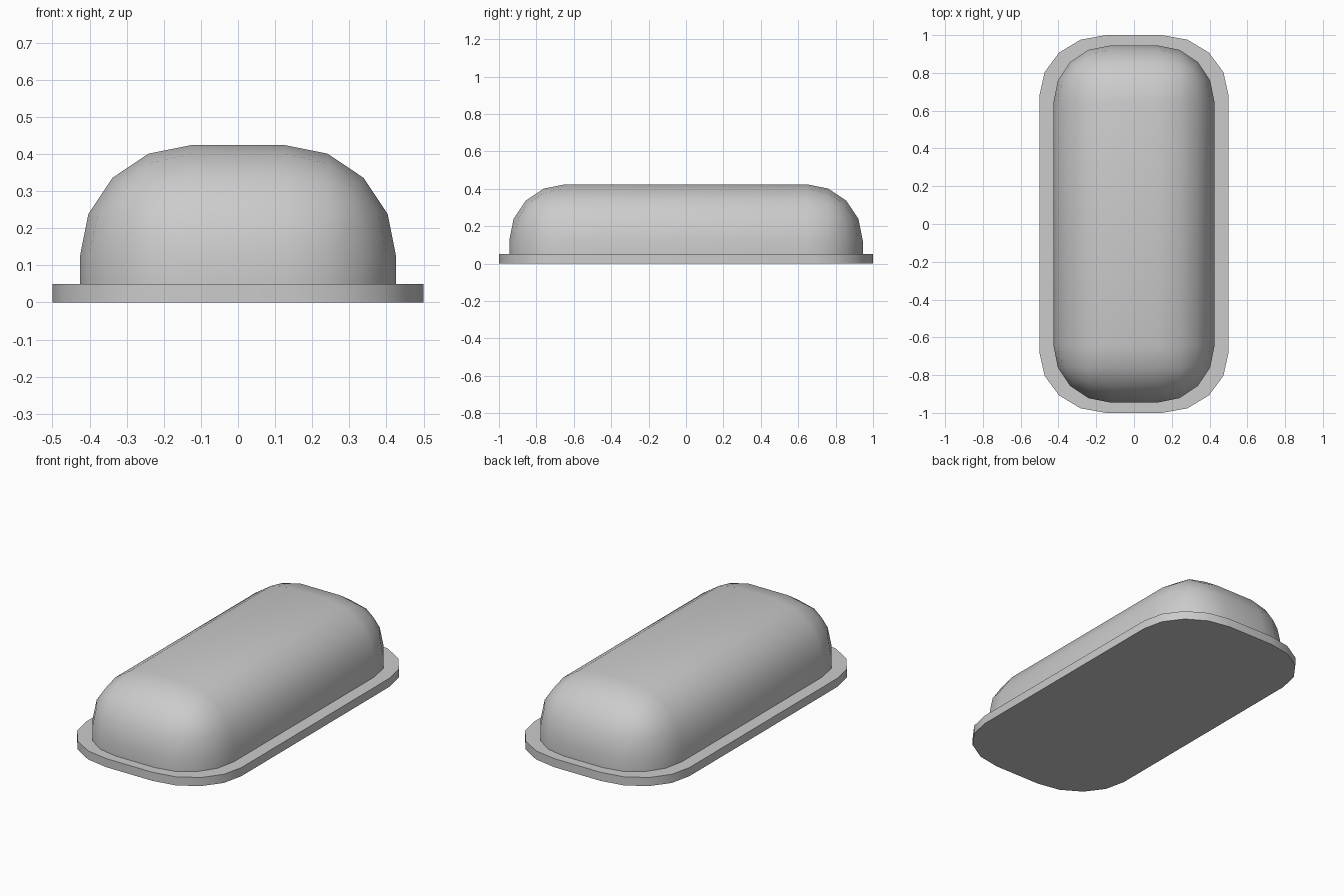
import bpy, bmesh, math
from mathutils import Matrix

if "Cube" in bpy.data.objects:
    bpy.data.objects.remove(bpy.data.objects["Cube"])

HX, HY, HZ = 0.426, 0.945, 0.424   # half sizes of the rounded block
RIM = 0.05                         # flange thickness

bm = bmesh.new()

# Rounded block: cube with a four-segment bevel all around
bmesh.ops.create_cube(bm, size=2, matrix=Matrix.Diagonal((HX, HY, HZ, 1)))
bmesh.ops.bevel(bm, geom=bm.edges[:], offset=0.3, offset_type='OFFSET',
                segments=4, profile=0.5, affect='EDGES')

# Keep only the dome above the flange
bmesh.ops.bisect_plane(bm, geom=bm.verts[:] + bm.edges[:] + bm.faces[:],
                       plane_co=(0, 0, RIM), plane_no=(0, 0, -1), clear_outer=True)


def extrude_rim():
    rim = [e for e in bm.edges if e.is_boundary]
    geom = bmesh.ops.extrude_edge_only(bm, edges=rim)["geom"]
    return [g for g in geom if isinstance(g, bmesh.types.BMVert)]


# Flange: widen the open rim, drop it to the ground and close it
for v in extrude_rim():
    v.co.x *= 0.5 / HX
    v.co.y *= 1.0 / HY
for v in extrude_rim():
    v.co.z = 0
bmesh.ops.contextual_create(bm, geom=[e for e in bm.edges if e.is_boundary])
bmesh.ops.recalc_face_normals(bm, faces=bm.faces[:])

mesh = bpy.data.meshes.new("flanged_cover")
bm.to_mesh(mesh)
bm.free()
cover = bpy.data.objects.new("flanged_cover", mesh)
bpy.context.collection.objects.link(cover)

# Smooth shading with crisp flange edges
bpy.context.view_layer.objects.active = cover
cover.select_set(True)
bpy.ops.object.shade_smooth_by_angle(angle=math.radians(30))
